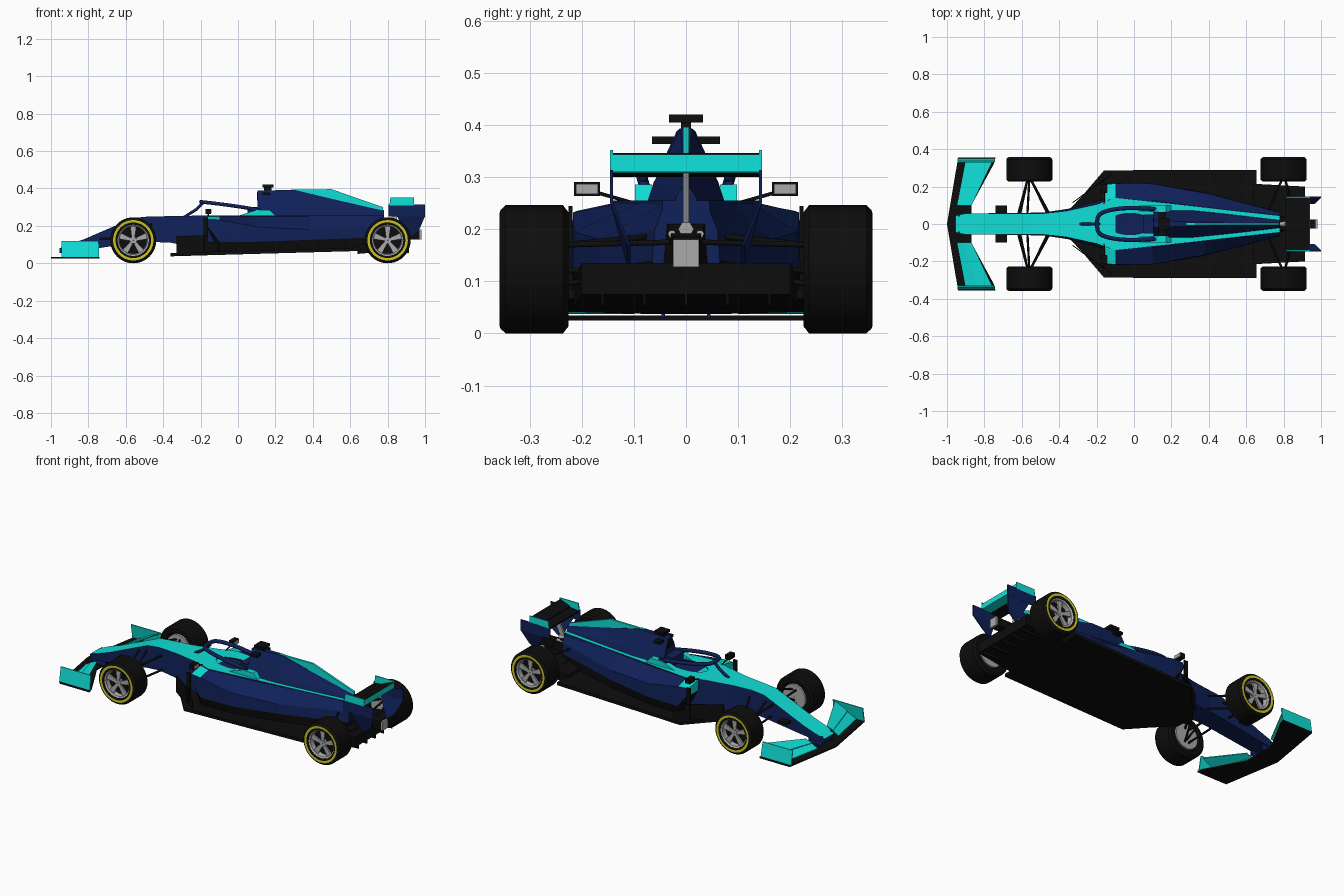
import bpy, bmesh, math
from mathutils import Vector

if "Cube" in bpy.data.objects:
    bpy.data.objects.remove(bpy.data.objects["Cube"])

def material(name, c):
    m = bpy.data.materials.new(name)
    m.diffuse_color = (*c, 1)
    m.use_nodes = True
    m.node_tree.nodes["Principled BSDF"].inputs["Base Color"].default_value = m.diffuse_color
    return m

NAVY = material("navy", (0.005, 0.015, 0.10))
CYAN = material("cyan", (0.005, 0.74, 0.68))
BLACK = material("black", (0.004, 0.004, 0.004))
YELLOW = material("yellow", (0.62, 0.56, 0.01))
GREY = material("grey", (0.4, 0.4, 0.4))

def finish(name, bm, mats):
    bmesh.ops.recalc_face_normals(bm, faces=bm.faces[:])
    me = bpy.data.meshes.new(name)
    bm.to_mesh(me)
    bm.free()
    for m in mats:
        me.materials.append(m)
    ob = bpy.data.objects.new(name, me)
    bpy.context.collection.objects.link(ob)
    return ob

def loft(name, sections, mats):
    """Symmetric hull from half sections (x, [(y, z) top to bottom]); mats: top, each side strip, bottom."""
    bm = bmesh.new()
    rings = []
    for x, half in sections:
        pts = half + [(-y, z) for y, z in reversed(half)]
        rings.append([bm.verts.new((x, y, z)) for y, z in pts])
    n, h = len(rings[0]), len(sections[0][1])
    used = list(dict.fromkeys(mats))
    for a, b in zip(rings, rings[1:]):
        for i in range(n):
            f = bm.faces.new((a[i], a[(i + 1) % n], b[(i + 1) % n], b[i]))
            strip = 0 if i == n - 1 else min(i + 1, n - 1 - i)
            f.material_index = used.index(mats[strip])
    for r in (rings[0], rings[-1]):
        bm.faces.new(r).material_index = used.index(mats[min(1, h)])
    return finish(name, bm, used)

def prism(name, pts, d, mat):
    """Slab: polygon of 3D points pushed along d."""
    bm = bmesh.new()
    a = [bm.verts.new(p) for p in pts]
    b = [bm.verts.new(Vector(p) + Vector(d)) for p in pts]
    bm.faces.new(a)
    bm.faces.new(b)
    for i in range(len(a)):
        j = (i + 1) % len(a)
        bm.faces.new((a[i], a[j], b[j], b[i]))
    return finish(name, bm, [mat])

def box(name, x, y, z, mat):
    return prism(name, [(x[0], y[0], z[0]), (x[1], y[0], z[0]), (x[1], y[1], z[0]), (x[0], y[1], z[0])],
                 (0, 0, z[1] - z[0]), mat)

def pair(make, name, pts, d, mat):
    for s, side in ((1, "left"), (-1, "right")):
        make(f"{name}_{side}", [(x, s * y, z) for x, y, z in pts], (d[0], s * d[1], d[2]), mat)

def pair_box(name, x, y, z, mat):
    for s, side in ((1, "left"), (-1, "right")):
        box(f"{name}_{side}", x, (s * y[0], s * y[1]), z, mat)

def tube(name, pts, r, mat, smooth=False):
    cu = bpy.data.curves.new(name, "CURVE")
    cu.dimensions = "3D"
    cu.bevel_depth, cu.bevel_resolution, cu.use_fill_caps = r, 1, True
    sp = cu.splines.new("NURBS" if smooth else "POLY")
    sp.points.add(len(pts) - 1)
    for p, c in zip(sp.points, pts):
        p.co = (*c, 1)
    if smooth:
        sp.use_endpoint_u, sp.order_u = True, 3
    cu.materials.append(mat)
    ob = bpy.data.objects.new(name, cu)
    bpy.context.collection.objects.link(ob)

def revolve(name, profile, mats, cx, cz, s, seg=40):
    """Turn (y, radius) profile around a sideways axle."""
    bm = bmesh.new()
    rings = [[bm.verts.new((cx + r * math.cos(t), s * y, cz + r * math.sin(t)))
              for t in (2 * math.pi * k / seg for k in range(seg))] for y, r in profile]
    used = list(dict.fromkeys(mats))
    for i, (a, b) in enumerate(zip(rings, rings[1:])):
        for k in range(seg):
            j = (k + 1) % seg
            bm.faces.new((a[k], a[j], b[j], b[k])).material_index = used.index(mats[i])
    ob = finish(name, bm, used)
    bpy.ops.object.select_all(action="DESELECT")
    bpy.context.view_layer.objects.active = ob
    ob.select_set(True)
    bpy.ops.object.shade_smooth_by_angle(angle=math.radians(30))

# wheels: tyre, rim barrel, spokes, brake drum
for end, cx in (("front", -0.56), ("rear", 0.80)):
    for s, side in ((1, "left"), (-1, "right")):
        tag, cz = f"{end}_{side}", 0.123
        revolve("tyre_" + tag, [(.24, .075), (.226, .085), (.226, .11), (.236, .123), (.346, .123), (.356, .114),
                                (.358, .108), (.357, .095), (.352, .084), (.335, .08)],
                [BLACK] * 6 + [YELLOW] + [BLACK] * 2, cx, cz, s)
        revolve("rim_" + tag, [(.352, .085), (.345, .076), (.318, .072), (.315, .002)], [GREY, GREY, BLACK], cx, cz, s)
        revolve("hub_" + tag, [(.318, .02), (.342, .018), (.342, .002)], [GREY] * 2, cx, cz, s, 16)
        revolve("brake_drum_" + tag, [(.315, .074), (.228, .074), (.228, .002)], [GREY] * 2, cx, cz, s)
        for k in range(5):
            t = math.pi / 2 + k * 2 * math.pi / 5
            u, v = Vector((math.cos(t), 0, math.sin(t))), Vector((-math.sin(t), 0, math.cos(t)))
            c = Vector((cx, s * .33, cz))
            prism(f"spoke_{tag}_{k}", [c + u * .012 - v * .008, c + u * .077 - v * .017, c + u * .077 + v * .017,
                                       c + u * .012 + v * .008], (0, s * .01, 0), GREY)

# nose and central body with cockpit opening
tub = [(-.955, .045, .08, .045, .055), (-.9, .057, .102, .055, .06), (-.82, .057, .13, .055, .07),
       (-.56, .057, .242, .06, .108), (-.48, .057, .25, .062, .115), (-.36, .07, .252, .08, .11), (-.2, .105, .255, .12, .08),
       (-.1, .14, .255, .15, .06), (.78, .045, .255, .055, .1)]
body = loft("central_body", [(x, [(a, b), (c, d)]) for x, a, b, c, d in tub], [CYAN, NAVY, NAVY])
ring = [(-.02 + .12 * math.cos(t), .06 * math.sin(t), .14) for t in (k * math.pi / 10 for k in range(20))]
cutter = prism("cockpit_cutter", ring, (0, 0, .2), BLACK)
cutter.hide_render = True
cutter.hide_set(True)
mod = body.modifiers.new("cockpit", "BOOLEAN")
mod.object, mod.operation, mod.solver, mod.material_mode = cutter, "DIFFERENCE", "EXACT", "TRANSFER"

# sidepods: coloured inlet lip, then tapering flanks with dark undercut
loft("sidepod_inlet", [(-.165, [(.13, .25), (.21, .235), (.215, .2), (.2, .19)]),
                       (-.1, [(.14, .25), (.217, .232), (.22, .115), (.2, .05)])], [CYAN, CYAN, NAVY, BLACK, BLACK])
loft("sidepods", [(-.1, [(.14, .25), (.217, .232), (.22, .115), (.2, .05)]),
                  (.1, [(.125, .25), (.215, .195), (.217, .115), (.2, .055)]),
                  (.38, [(.09, .25), (.165, .18), (.17, .125), (.16, .06)]),
                  (.78, [(.04, .25), (.06, .2), (.065, .14), (.06, .07)])], [NAVY, NAVY, NAVY, BLACK, BLACK])

# engine cover, fin, intake, headrest wedges
loft("engine_cover", [(.105, [(.018, .388), (.04, .34), (.055, .29), (.075, .25)]),
                      (.3, [(.012, .393), (.034, .345), (.062, .29), (.075, .25)]),
                      (.5, [(.006, .345), (.02, .315), (.042, .28), (.055, .25)]),
                      (.78, [(.004, .285), (.01, .275), (.018, .265), (.022, .25)])], [NAVY] * 5)
prism("engine_fin", [(.28, -.006, .394), (.5, -.006, .396), (.775, -.006, .3), (.775, -.006, .255), (.6, -.006, .265)],
      (0, .012, 0), CYAN)
prism("air_intake", [(.102, -.014, .38), (.102, .014, .38), (.102, .032, .335), (.102, -.032, .335)], (.01, 0, 0), BLACK)
pair(prism, "headrest_wedge", [(0, .065, .253), (.1, .065, .286), (.17, .065, .286), (.2, .065, .253)], (0, .033, 0), CYAN)
box("headrest", (.05, .12), (-.05, .05), (.2, .3), NAVY)
box("seat", (-.06, .09), (-.045, .045), (.14, .19), BLACK)
tube("steering_wheel", [(-.08, -.03, .235), (-.08, .03, .235)], .01, BLACK)

# cockpit protection hoop
tube("halo_hoop", [(.11, .08, .285), (.04, .085, .298), (-.08, .085, .315), (-.19, .06, .328), (-.2, 0, .328),
                   (-.19, -.06, .328), (-.08, -.085, .315), (.04, -.085, .298), (.11, -.08, .285)], .011, NAVY, True)
tube("halo_pillar", [(-.29, 0, .245), (-.22, 0, .29), (-.185, 0, .325)], .009, NAVY)
pair(prism, "halo_foot", [(.07, .075, .25), (.13, .075, .25), (.12, .075, .292), (.07, .075, .3)], (0, .014, 0), NAVY)

# roof camera and bar
box("camera_stem", (.14, .18), (-.01, .01), (.38, .41), BLACK)
box("camera", (.13, .19), (-.033, .033), (.405, .42), BLACK)
box("camera_bar", (.13, .17), (-.065, .065), (.364, .378), BLACK)

# mirrors
pair_box("mirror", (-.175, -.145), (.165, .215), (.264, .291), BLACK)
pair_box("mirror_glass", (-.146, -.142), (.169, .211), (.268, .287), GREY)
pair(lambda n, p, d, m: tube(n, p, .004, m), "mirror_stalk", [(-.16, .1, .25), (-.16, .17, .27)], (0, 0, 0), BLACK)

# floor and diffuser
floor = [(-.36, .06, .037), (-.26, .17, .04), (-.16, .287, .043), (.655, .289, .066)]
loft("floor", [(x, [(y, z + .018), (y, z)]) for x, y, z in floor], [BLACK] * 3)
loft("diffuser", [(.64, [(.215, .1), (.215, .05)]), (.915, [(.2, .135), (.2, .075)])], [BLACK] * 3)
for k in range(5):
    y = -.16 + k * .08
    box(f"diffuser_fin_{k}", (.75, .915), (y - .003, y + .003), (.055, .1), BLACK)

# deflector boards ahead of the sidepods
pair(prism, "deflector_board", [(-.33, .11, .045), (-.33, .11, .145), (-.16, .235, .15), (-.16, .235, .045)],
     (0, .006, 0), BLACK)
pair(prism, "outer_board", [(-.2, .2, .045), (-.2, .2, .12), (-.11, .27, .11), (-.11, .27, .045)], (0, .006, 0), BLACK)
pair_box("deflector_post", (-.185, -.16), (.218, .226), (.05, .245), BLACK)
pair_box("nose_vane", (-.74, -.68), (.05, .1), (.125, .137), BLACK)

# front wing: plane, flaps, end plates, pylons
half = [(-1, 0), (-.975, .15), (-.94, .356), (-.74, .356), (-.75, .32), (-.87, .1)]
prism("front_wing_plane", [(x, y, .025) for x, y in half] + [(x, -y, .025) for x, y in reversed(half[1:])],
      (0, 0, .009), BLACK)
pair(prism, "front_flap_lower", [(-.945, .1, .037), (-.9, .335, .037), (-.83, .335, .066), (-.905, .1, .06)],
     (0, 0, .005), CYAN)
pair(prism, "front_flap_upper", [(-.91, .1, .06), (-.84, .335, .068), (-.757, .335, .108), (-.868, .1, .075)],
     (0, 0, .005), CYAN)
pair(prism, "front_end_plate", [(-.945, .345, .03), (-.742, .345, .03), (-.745, .33, .118), (-.945, .33, .118)],
     (0, .006, 0), CYAN)
pair_box("nose_pylon", (-.94, -.85), (.04, .047), (.03, .09), NAVY)

# rear wing: plane, two-tone flap, end plates, pylon
prism("rear_wing_plane", [(.81, -.142, .3), (.88, -.142, .308), (.88, -.142, .315), (.81, -.142, .308)],
      (0, .284, 0), BLACK)
prism("rear_flap_top", [(.87, -.142, .313), (.935, -.142, .342), (.935, -.142, .346), (.87, -.142, .32)],
      (0, .284, 0), BLACK)
prism("rear_flap_under", [(.868, -.142, .308), (.94, -.142, .31), (.938, -.142, .343), (.87, -.142, .314)],
      (0, .284, 0), CYAN)
pair(prism, "rear_plate_upper", [(.81, .14, .31), (.94, .14, .31), (.94, .14, .352), (.815, .14, .352)], (0, .006, 0), CYAN)
pair(prism, "rear_plate_middle", [(.805, .14, .25), (1, .14, .25), (1, .14, .314), (.805, .14, .314)], (0, .006, 0), NAVY)
pair(prism, "rear_plate_lower", [(.85, .14, .252), (1, .14, .252), (.965, .107, .17), (.91, .107, .13)],
     (0, .006, 0), NAVY)
prism("rear_wing_pylon", [(.8, -.006, .2), (.83, -.006, .2), (.88, -.006, .31), (.85, -.006, .31)], (0, .012, 0), GREY)

# gearbox tail, rear lamp, exhausts
loft("gearbox", [(.75, [(.04, .22), (.05, .1)]), (.86, [(.026, .185), (.026, .12)])], [BLACK] * 3)
box("crash_structure", (.85, .975), (-.024, .024), (.128, .178), BLACK)
box("rear_lamp", (.97, .98), (-.025, .025), (.127, .18), GREY)
for n, y, z, r in (("main", 0, .2, .015), ("left", .027, .191, .008), ("right", -.027, .191, .008)):
    tube("exhaust_" + n, [(.74, y, z), (.84, y, z)], r, GREY)

# suspension arms
def arm(n, p, d, m):
    tube(n, p, .006, m)
for i, (x0, x1, z0, z1) in enumerate(((-.62, -.57, .2, .165), (-.46, -.55, .21, .165), (-.61, -.57, .13, .085),
                                      (-.45, -.55, .13, .085), (-.57, -.56, .21, .1))):
    pair(arm, f"front_arm_{i}", [(x0, .05, z0), (x1, .235, z1)], (0, 0, 0), BLACK)
for i, (x0, x1, z0, z1) in enumerate(((.7, .79, .19, .17), (.85, .81, .175, .17), (.7, .79, .12, .095),
                                      (.86, .81, .13, .12))):
    pair(arm, f"rear_arm_{i}", [(x0, .03, z0), (x1, .235, z1)], (0, 0, 0), BLACK)
